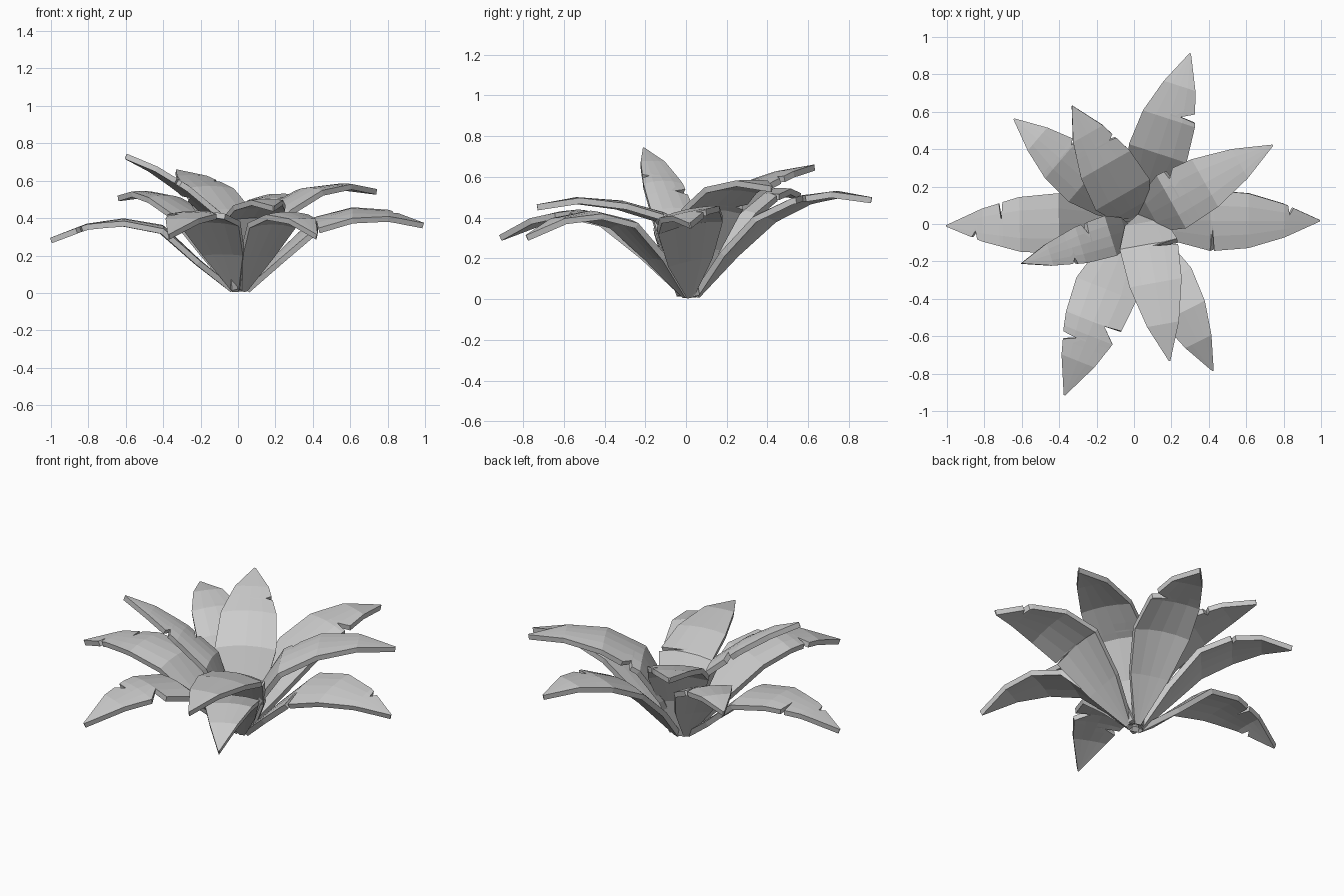
import bpy
from mathutils import Vector

if "Cube" in bpy.data.objects:
    bpy.data.objects.remove(bpy.data.objects["Cube"])

grey = bpy.data.materials.new("leaf grey")
grey.use_nodes = True
grey.diffuse_color = (0.6, 0.6, 0.6, 1)
grey.node_tree.nodes["Principled BSDF"].inputs["Base Color"].default_value = grey.diffuse_color

WIDTHS = [0.11, 0.69, 1.0, 0.9, 0.55, 0.02]
COLUMNS = [-1, -0.5, 0, 0.5, 1]
LEFT, RIGHT = 1, -1


def sample(values, u):
    """Linear interpolation along evenly spaced stations."""
    s = u * (len(values) - 1)
    i = min(int(s), len(values) - 2)
    return values[i] + (values[i + 1] - values[i]) * (s - i)


def leaf(name, start, tip, reach, heights, width, roll=0, notches=()):
    """Arched blade: reach and heights give the midrib, notches are tears (u, side, depth, length)."""
    start, tip = Vector(start), Vector(tip)
    side_dir = Vector((start.y - tip.y, tip.x - start.x)).normalized()
    # Rows along the midrib, with extra rows where the edge is torn
    rows = [(i / 5, 0, 0) for i in range(6)]
    for u, side, depth, length in notches:
        rows = [r for r in rows if not u - 0.01 < r[0] < u + length + 0.01]
        rows += [(u, 0, 0), (u + 0.008, side, depth), (u + length, 0, 0)]
    rows.sort()
    verts, faces = [], []
    for u, side, depth in rows:
        mid = start.lerp(tip, sample(reach, u))
        z, half = sample(heights, u), sample(WIDTHS, u) * width / 2
        for c in COLUMNS:
            w = c * half * (1 - depth if c * side > 0 else 1)
            p = mid + side_dir * w
            arch = 0.02 * (0.5 - (w / width * 2) ** 2)
            verts.append((p.x, p.y, z + roll * w + arch * half / width * 2))
    n = len(COLUMNS)
    for r in range(len(rows) - 1):
        for c in range(n - 1):
            a = r * n + c
            faces.append((a, a + n, a + n + 1, a + 1))
    mesh = bpy.data.meshes.new(name)
    mesh.from_pydata(verts, [], [f[::-1] for f in faces])
    mesh.materials.append(grey)
    obj = bpy.data.objects.new(name, mesh)
    bpy.context.collection.objects.link(obj)
    solid = obj.modifiers.new("thickness", "SOLIDIFY")
    solid.thickness = 0.03
    solid.offset = 0


LOW = [0, 0.19, 0.39, 0.6, 0.8, 1]
STEEP = [0, 0.07, 0.2, 0.47, 0.75, 1]

# Long drooping leaves
leaf("left_leaf", (0.05, 0.02), (0.99, 0.02), LOW, [0.015, 0.19, 0.37, 0.42, 0.41, 0.36], 0.32, 0.2,
     [(0.4, RIGHT, 0.7, 0.016), (0.82, LEFT, 0.6, 0.03)])
leaf("right_leaf", (-0.03, 0.01), (-1, -0.01), LOW, [0.015, 0.16, 0.34, 0.375, 0.35, 0.28], 0.32, 0,
     [(0.69, RIGHT, 0.8, 0.02), (0.83, LEFT, 0.6, 0.03)])
leaf("front_right_leaf", (-0.01, 0), (-0.37, -0.91), LOW, [0.015, 0.21, 0.38, 0.42, 0.38, 0.3], 0.34, 0,
     [(0.57, LEFT, 0.6, 0.08), (0.68, RIGHT, 0.6, 0.04)])
leaf("front_left_leaf", (0.03, 0), (0.42, -0.78), LOW, [0.015, 0.2, 0.37, 0.41, 0.38, 0.3], 0.28)
leaf("back_leaf", (0.02, 0.05), (0.3, 0.91), LOW, [0.015, 0.22, 0.4, 0.485, 0.51, 0.485], 0.32, 0,
     [(0.62, RIGHT, 0.6, 0.05)])

# Upright inner leaves
leaf("back_left_leaf", (0.04, 0.03), (0.74, 0.42), [0, 0.09, 0.24, 0.49, 0.75, 1],
     [0.015, 0.24, 0.44, 0.54, 0.565, 0.54], 0.32, 0, [(0.44, LEFT, 0.3, 0.05)])
leaf("back_right_leaf", (-0.02, 0.03), (-0.64, 0.56), LOW, [0.015, 0.22, 0.42, 0.5, 0.525, 0.505], 0.29, 0,
     [(0.6, RIGHT, 0.3, 0.03)])
leaf("inner_back_leaf", (0, 0.05), (-0.33, 0.63), STEEP,
     [0.015, 0.24, 0.43, 0.55, 0.61, 0.645], 0.33, 0, [(0.7, RIGHT, 0.3, 0.03)])
leaf("inner_right_leaf", (-0.02, -0.03), (-0.6, -0.21), STEEP, [0.015, 0.22, 0.43, 0.56, 0.66, 0.73], 0.22, 0,
     [(0.52, RIGHT, 0.6, 0.04), (0.65, LEFT, 0.4, 0.03)])
leaf("inner_front_leaf", (0.05, 0.05), (0.19, -0.73), STEEP, [0.015, 0.22, 0.4, 0.46, 0.48, 0.45], 0.31, 0,
     [(0.41, LEFT, 0.8, 0.02)])
